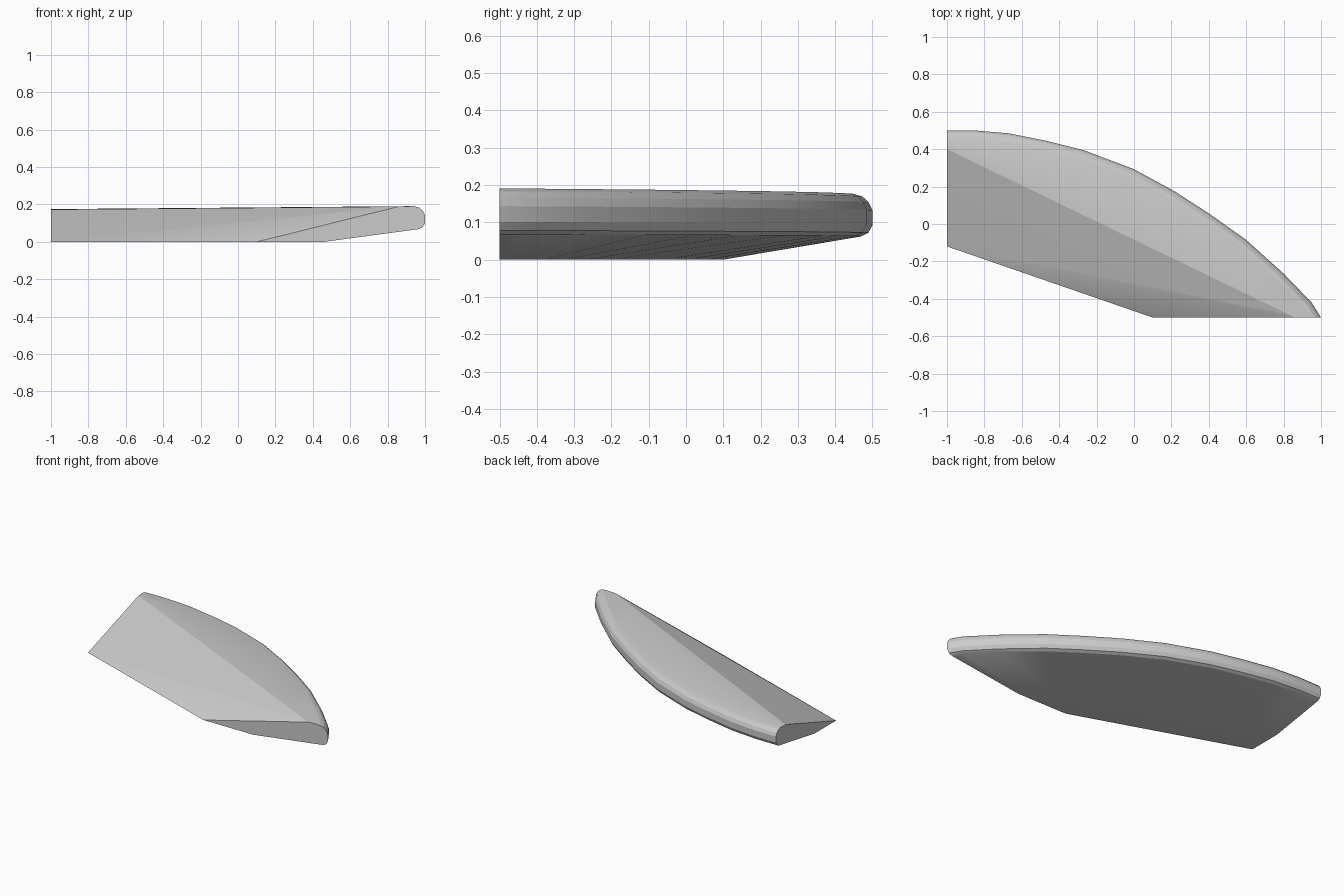
import bpy
import bmesh
from mathutils import Vector

cube = bpy.data.objects.get("Cube")
if cube:
    bpy.data.objects.remove(cube, do_unlink=True)

# One plain grey for the whole panel
grey = bpy.data.materials.new("light grey")
grey.use_nodes = True
colour = (0.6, 0.6, 0.6, 1)
grey.diffuse_color = colour
grey.node_tree.nodes["Principled BSDF"].inputs["Base Color"].default_value = colour

# Curved outer edge in plan, and rim section as (inset, height share)
outline = [(-1, .5), (-.85, .5), (-.67, .485), (-.47, .445), (-.27, .395), (0, .293),
           (.22, .173), (.41, .05), (.6, -.085), (.8, -.265), (.95, -.42), (1, -.5)]
rim = [(.03, .355), (.011, .41), (0, .53), (0, .75), (.01, .87), (.027, .96), (.05, 1)]
outline = [Vector(p) for p in outline]
last = len(outline) - 1


def inset_direction(i):
    """Inward direction; the ends slide along their flat cut faces."""
    if i == 0:
        return Vector((0, -1))
    if i == last:
        return Vector((-1.18, 0))
    along = (outline[i + 1] - outline[i - 1]).normalized()
    return Vector((along.y, -along.x))


bm = bmesh.new()
inner_left = bm.verts.new((-1, -.12, 0))
inner_front = bm.verts.new((.1, -.5, 0))

# Each section runs from the underside break, around the rim, to the top ridge
sections = []
for i, point in enumerate(outline):
    t = (point.x + 1) / 2
    height = .175 + .016 * t
    low = Vector((-1, .1)).lerp(Vector((.46, -.5)), t)
    ridge = Vector((-1, .4)).lerp(Vector((.86, -.5)), t)
    ring = [bm.verts.new((low.x, low.y, 0))]
    for inset, share in rim:
        p = point + inset_direction(i) * inset
        ring.append(bm.verts.new((p.x, p.y, share * height)))
    ring.append(bm.verts.new((ridge.x, ridge.y, height - .002)))
    sections.append(ring)

# Rounded outer skin
for a, b in zip(sections, sections[1:]):
    for k in range(len(a) - 1):
        bm.faces.new((a[k], b[k], b[k + 1], a[k + 1])).smooth = True

# Sloping top, flat underside and the two cut ends
bm.faces.new([inner_left] + [s[-1] for s in reversed(sections)])
bm.faces.new((inner_left, inner_front, sections[-1][-1]))
bm.faces.new([inner_front, inner_left] + [s[0] for s in sections])
bm.faces.new([inner_left] + sections[0])
bm.faces.new([inner_front] + sections[-1])
bmesh.ops.recalc_face_normals(bm, faces=bm.faces)

mesh = bpy.data.meshes.new("curved_wedge_panel")
bm.to_mesh(mesh)
bm.free()
mesh.materials.append(grey)
panel = bpy.data.objects.new("curved_wedge_panel", mesh)
bpy.context.collection.objects.link(panel)
bpy.context.view_layer.objects.active = panel
panel.select_set(True)
bpy.ops.object.shade_smooth_by_angle(angle=.33)
